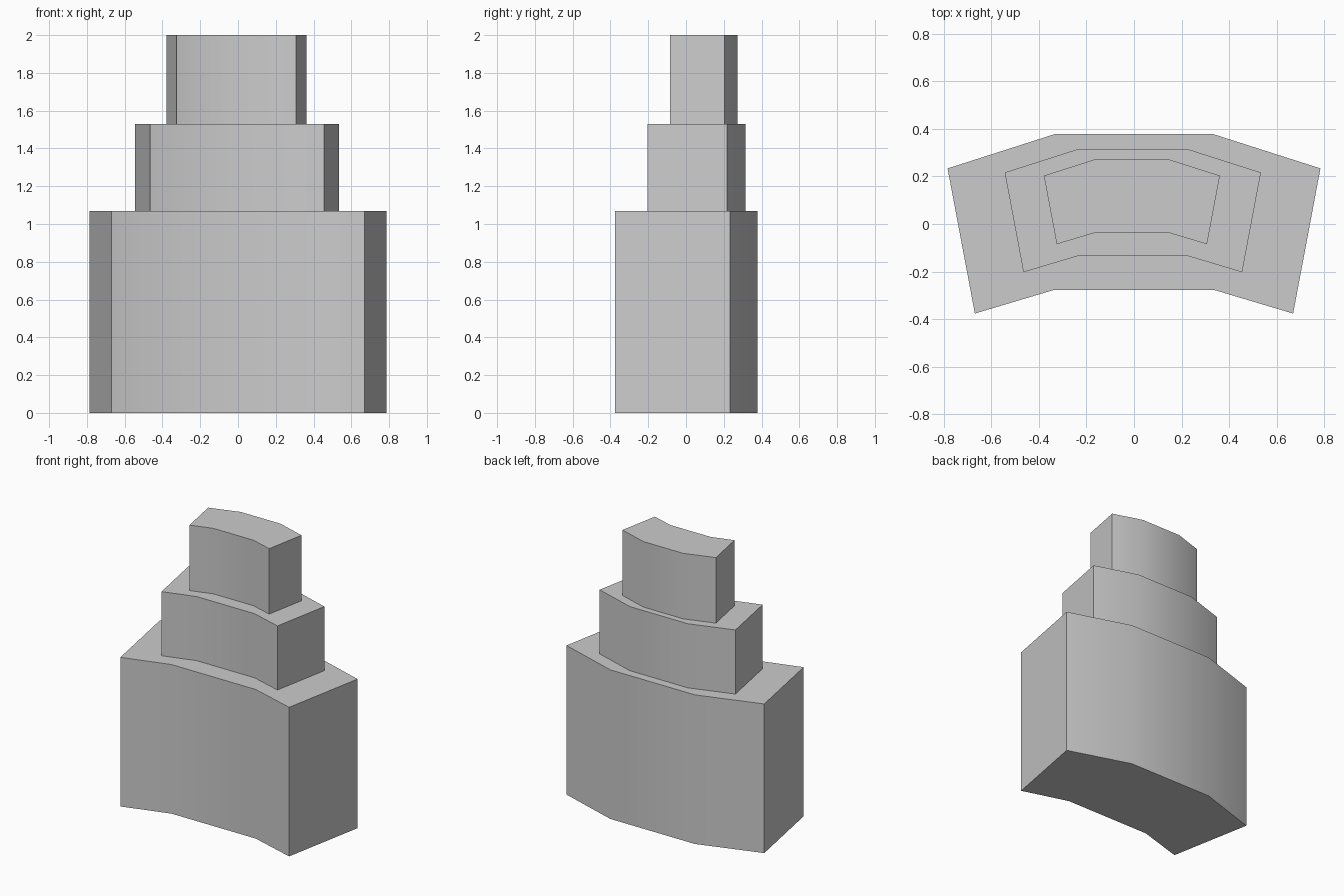
import bpy
import bmesh
import math

if "Cube" in bpy.data.objects:
    bpy.data.objects.remove(bpy.data.objects["Cube"])

# Right half of the bent-block footprint, back to front; mirrored for the left half
HALF = [(0.335, 0.378), (0.785, 0.234), (0.67, -0.377), (0.335, -0.277)]
OUTLINE = HALF + [(-x, y) for x, y in reversed(HALF)]


def tier(name, scale, cx, cy, z0, z1):
    """Extrude the scaled footprint from z0 to z1."""
    bm = bmesh.new()
    verts = [bm.verts.new((cx + x * scale, cy + y * scale, z0)) for x, y in OUTLINE]
    base = bm.faces.new(verts)
    top = bmesh.ops.extrude_face_region(bm, geom=[base], use_keep_orig=True)
    moved = [g for g in top["geom"] if isinstance(g, bmesh.types.BMVert)]
    bmesh.ops.translate(bm, verts=moved, vec=(0, 0, z1 - z0))
    bmesh.ops.recalc_face_normals(bm, faces=bm.faces)
    mesh = bpy.data.meshes.new(name)
    bm.to_mesh(mesh)
    bm.free()
    obj = bpy.data.objects.new(name, mesh)
    bpy.context.collection.objects.link(obj)
    # Smooth the gently curved front and back, keep the corners sharp
    bpy.ops.object.select_all(action="DESELECT")
    obj.select_set(True)
    bpy.context.view_layer.objects.active = obj
    bpy.ops.object.shade_smooth_by_angle(angle=math.radians(30))


# Three stacked tiers, shrinking towards the back
tier("base_tier", 1.0, 0.0, 0.0, 0.0, 1.07)
tier("middle_tier", 0.687, -0.005, 0.056, 1.07, 1.53)
tier("top_tier", 0.472, -0.009, 0.093, 1.53, 2.0)
